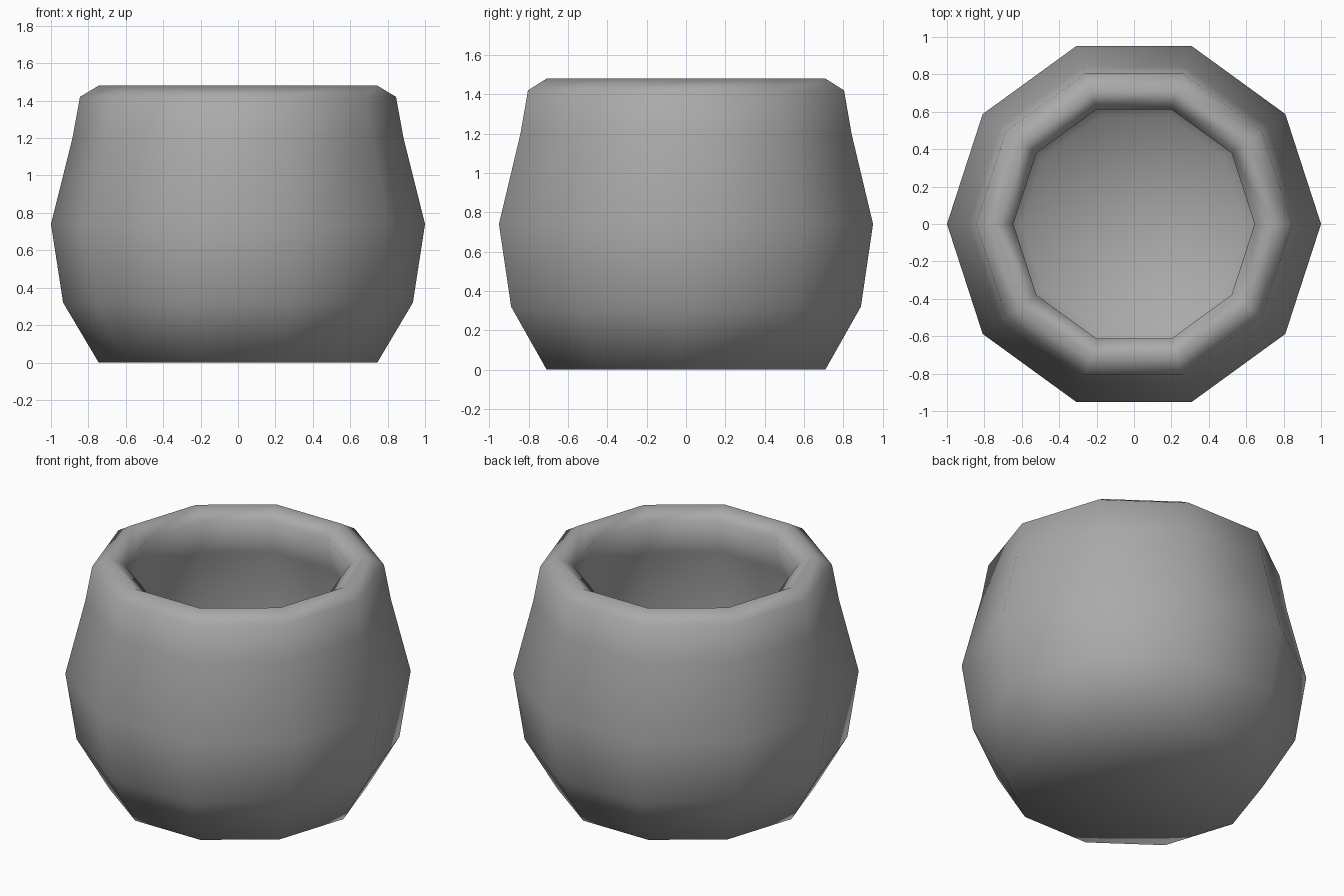
import bpy
import bmesh
from math import cos, sin, tau

if "Cube" in bpy.data.objects:
    bpy.data.objects.remove(bpy.data.objects["Cube"], do_unlink=True)

SIDES = 10

# Single clay colour
clay = bpy.data.materials.new("grey clay")
clay.use_nodes = True
grey = (0.4, 0.4, 0.4, 1.0)
clay.diffuse_color = grey
clay.node_tree.nodes["Principled BSDF"].inputs["Base Color"].default_value = grey


def ring(bm, radius, z):
    return [bm.verts.new((radius * cos(tau * i / SIDES),
                          radius * sin(tau * i / SIDES), z))
            for i in range(SIDES)]


def cap(bm, loop, z):
    centre = bm.verts.new((0, 0, z))
    for i in range(SIDES):
        bm.faces.new((loop[i], loop[(i + 1) % SIDES], centre))


# Wall profile (radius, height): outside going up, over the rim, down inside
outer = [(0.745, 0.0), (0.935, 0.32), (1.0, 0.74), (0.885, 1.2), (0.845, 1.42)]
rim = [(0.745, 1.48)]
inner = [(0.645, 1.415), (0.685, 1.2), (0.8, 0.74), (0.74, 0.38), (0.6, 0.2)]

bm = bmesh.new()
rings = [ring(bm, r, z) for r, z in outer + rim + inner]
for low, high in zip(rings, rings[1:]):
    for i in range(SIDES):
        j = (i + 1) % SIDES
        bm.faces.new((low[i], low[j], high[j], high[i]))

# Flat underside and inside floor
cap(bm, rings[0], 0.0)
cap(bm, rings[-1], 0.18)

bmesh.ops.recalc_face_normals(bm, faces=bm.faces)
for face in bm.faces:
    face.smooth = True

mesh = bpy.data.meshes.new("pot")
bm.to_mesh(mesh)
bm.free()
mesh.materials.append(clay)
pot = bpy.data.objects.new("pot", mesh)
bpy.context.collection.objects.link(pot)
